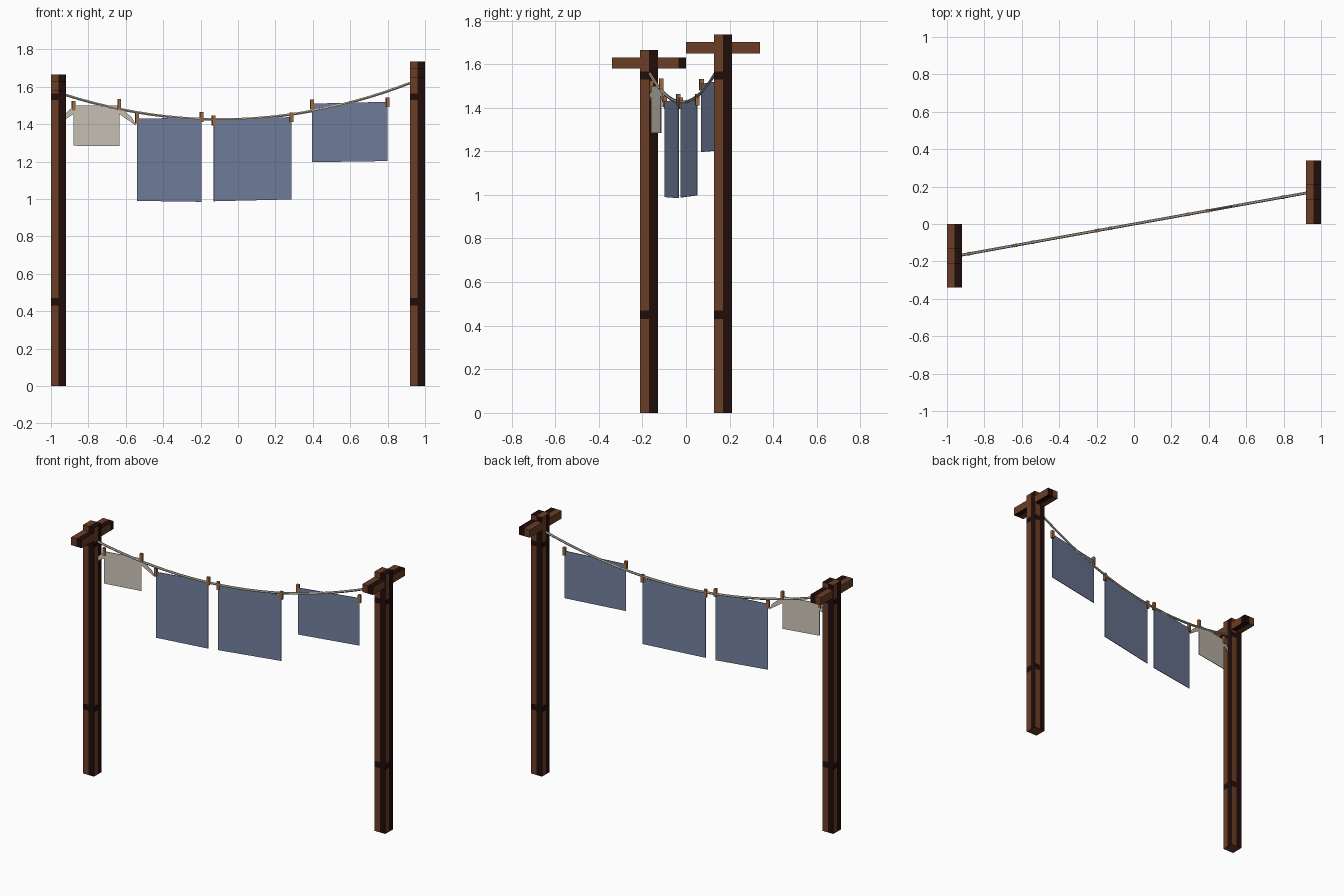
import bpy, bmesh, math
from mathutils import Vector, Matrix

if "Cube" in bpy.data.objects:
    bpy.data.objects.remove(bpy.data.objects["Cube"], do_unlink=True)


def material(name, rgb):
    m = bpy.data.materials.new(name)
    m.use_nodes = True
    m.diffuse_color = (*rgb, 1)
    bsdf = m.node_tree.nodes["Principled BSDF"]
    bsdf.inputs["Base Color"].default_value = (*rgb, 1)
    bsdf.inputs["Roughness"].default_value = 0.9
    return m


BROWN = material("brown_wood", (0.147, 0.048, 0.0185))
DARK = material("dark_wood", (0.0144, 0.0037, 0.003))
BLUE = material("blue_cloth", (0.171, 0.216, 0.342))
CREAM = material("cream_cloth", (0.61, 0.565, 0.485))
ROPE = material("rope_grey", (0.52, 0.485, 0.41))
PEG = material("peg_wood", (0.376, 0.156, 0.053))

SLOPE = 0.18                       # the line runs diagonally between the posts
ANGLE = math.atan(SLOPE)


def finish(name, bm, *mats):
    me = bpy.data.meshes.new(name)
    bm.to_mesh(me)
    bm.free()
    for m in mats:
        me.materials.append(m)
    ob = bpy.data.objects.new(name, me)
    bpy.context.collection.objects.link(ob)
    return ob


def box(center, size, turn=0.0):
    bm = bmesh.new()
    bmesh.ops.create_cube(bm, size=1)
    bmesh.ops.transform(bm, verts=bm.verts, matrix=Matrix.Translation(center)
                        @ Matrix.Rotation(turn, 4, 'Z')
                        @ Matrix.Diagonal((*size, 1)))
    return bm


def timber(name, center, size, cuts, is_dark):
    """Wooden box cut along the given (axis, position) planes, painted by a rule."""
    bm = box(center, size)
    for axis, pos in cuts:
        normal = Vector((0, 0, 0))
        normal[axis] = 1
        bmesh.ops.bisect_plane(bm, geom=bm.verts[:] + bm.edges[:] + bm.faces[:],
                               plane_co=normal * pos, plane_no=normal)
    bm.normal_update()
    for f in bm.faces:
        f.material_index = int(is_dark(f.calc_center_median(), f.normal))
    return finish(name, bm, BROWN, DARK)


# Posts and their crossbars
BANDS = ((0.43, 0.47), (1.53, 1.565))


def make_post(side, x, y, height, bar_y, bar_z, dark_end):
    def post_rule(c, n):
        if abs(n.z) > 0.5:
            return n.z > 0 and c.x > x
        in_band = any(a < c.z < b for a, b in BANDS)
        return in_band or (c.x - x) * -n.y + (c.y - y) * n.x > 0

    def bar_rule(c, n):
        if abs(n.x) > 0.5:
            return dark_end and n.x > 0 and c.y > bar_y + 0.135
        return c.x > x

    cuts = [(0, x), (1, y)] + [(2, z) for band in BANDS for z in band]
    timber(side + "_post", (x, y, height / 2), (0.081, 0.081, height), cuts, post_rule)
    timber(side + "_crossbar", (x, bar_y, bar_z), (0.079, 0.34, 0.052),
           [(0, x), (1, bar_y + 0.135)], bar_rule)


make_post("right", -0.96, -0.17, 1.665, -0.17, 1.605, True)
make_post("left", 0.96, 0.17, 1.735, 0.17, 1.675, False)

# Sagging line
curve = bpy.data.curves.new("washing_line", 'CURVE')
curve.dimensions = '3D'
curve.bevel_depth = 0.0075
curve.bevel_resolution = 1
curve.use_fill_caps = True
spline = curve.splines.new('POLY')
STEPS = 24
spline.points.add(STEPS)
for i, p in enumerate(spline.points):
    x = -0.93 + 1.86 * i / STEPS
    p.co = (x, SLOPE * x, 1.427 + 0.035 * x + 0.19 * x * x, 1)
curve.materials.append(ROPE)
line = bpy.data.objects.new("washing_line", curve)
bpy.context.collection.objects.link(line)
bpy.context.view_layer.objects.active = line
line.select_set(True)
bpy.ops.object.convert(target='MESH')
bpy.ops.object.shade_smooth_by_angle()


# Hanging cloths, outlined in x and z and hung along the line
def cloth(name, outline, mat):
    bm = bmesh.new()
    bm.faces.new([bm.verts.new((x, SLOPE * x, z)) for x, z in outline])
    ob = finish(name, bm, mat)
    mod = ob.modifiers.new("thickness", 'SOLIDIFY')
    mod.thickness = 0.004
    mod.offset = 0
    return ob


cloth("first_towel", [(-0.54, 0.99), (-0.195, 0.985), (-0.195, 1.435), (-0.54, 1.43)], BLUE)
cloth("second_towel", [(-0.13, 0.988), (0.285, 0.998), (0.285, 1.438), (-0.13, 1.425)], BLUE)
cloth("third_towel", [(0.395, 1.197), (0.80, 1.203), (0.80, 1.52), (0.395, 1.51)], BLUE)
cloth("shirt_body", [(-0.88, 1.285), (-0.635, 1.283), (-0.635, 1.50), (-0.88, 1.50)], CREAM)
SHIRT_X = -0.7575
SLEEVE = [(0.1225, 1.455), (0.2125, 1.393), (0.19, 1.435), (0.1225, 1.495)]
cloth("left_sleeve", [(SHIRT_X + x, z) for x, z in SLEEVE], CREAM)
cloth("right_sleeve", [(SHIRT_X - x, z) for x, z in SLEEVE], CREAM)

# Pegs at the cloth corners
PEGS = [(-0.88, 1.498), (-0.635, 1.508), (-0.54, 1.43), (-0.195, 1.438),
        (-0.13, 1.42), (0.285, 1.437), (0.395, 1.505), (0.80, 1.517)]
for i, (x, z) in enumerate(PEGS, 1):
    finish(f"peg_{i}", box((x, SLOPE * x, z), (0.018, 0.018, 0.052), ANGLE), PEG)
